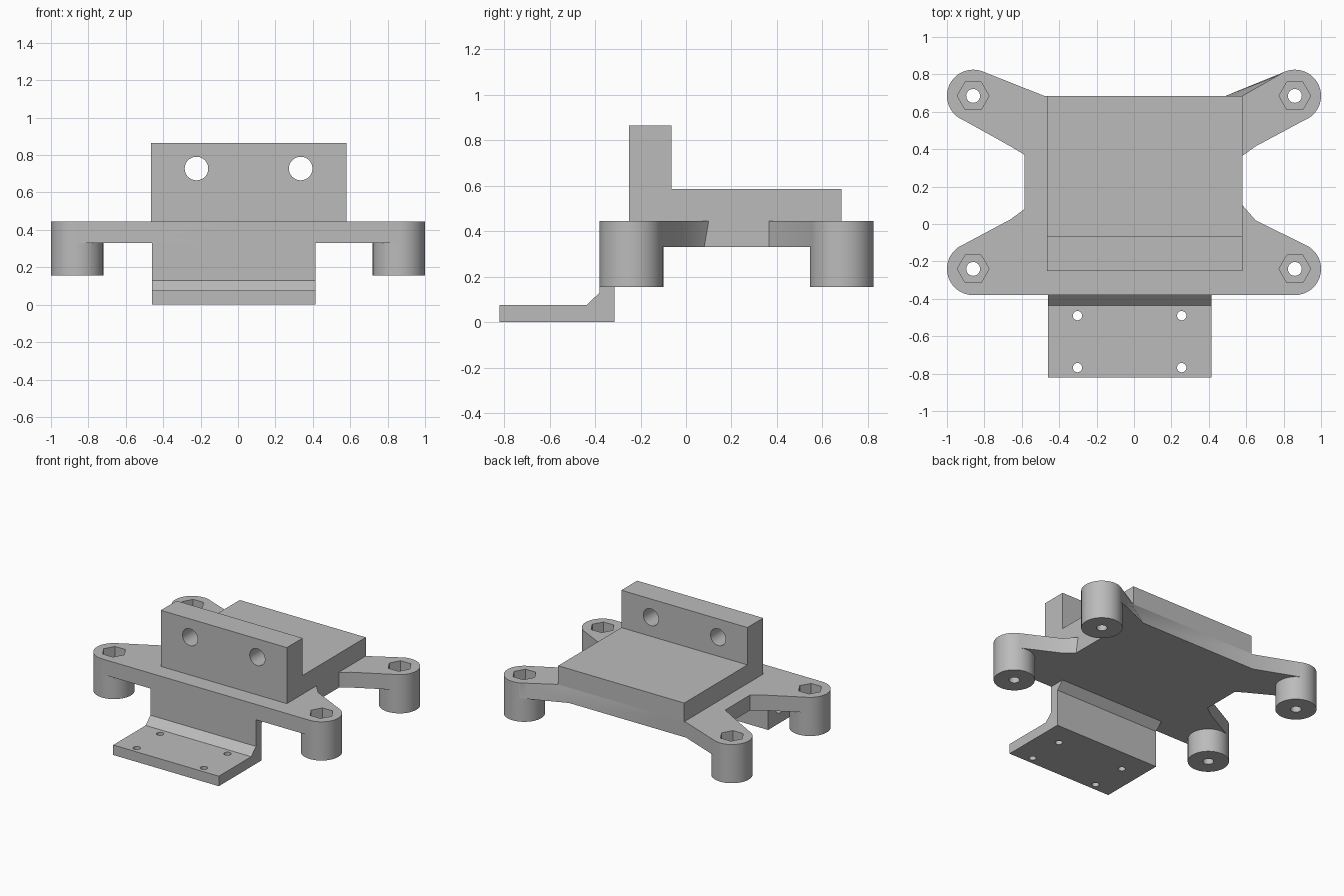
import bpy, bmesh, math
from mathutils import Matrix

if "Cube" in bpy.data.objects:
    bpy.data.objects.remove(bpy.data.objects["Cube"], do_unlink=True)

grey = bpy.data.materials.new("plain grey")
grey.use_nodes = True
grey.diffuse_color = (0.5, 0.5, 0.5, 1)
grey.node_tree.nodes["Principled BSDF"].inputs["Base Color"].default_value = (0.5, 0.5, 0.5, 1)


def finish(name, bm):
    bmesh.ops.recalc_face_normals(bm, faces=bm.faces)
    mesh = bpy.data.meshes.new(name)
    bm.to_mesh(mesh)
    bm.free()
    mesh.materials.append(grey)
    obj = bpy.data.objects.new(name, mesh)
    bpy.context.collection.objects.link(obj)
    return obj


def loft(name, first, second):
    """Solid between two matching loops of 3D points."""
    bm = bmesh.new()
    a = [bm.verts.new(p) for p in first]
    b = [bm.verts.new(p) for p in second]
    bm.faces.new(a)
    bm.faces.new(b)
    for i in range(len(a)):
        j = (i + 1) % len(a)
        bm.faces.new((a[i], a[j], b[j], b[i]))
    return finish(name, bm)


def extrude_x(name, profile, x0, x1):
    return loft(name, [(x0, y, z) for y, z in profile], [(x1, y, z) for y, z in profile])


def cylinder(name, centre, radius, depth, sides=48, along_y=False):
    bm = bmesh.new()
    turn = Matrix.Rotation(math.pi / 2, 4, 'X' if along_y else 'Z')
    bmesh.ops.create_cone(bm, cap_ends=True, segments=sides, radius1=radius, radius2=radius,
                          depth=depth, matrix=Matrix.Translation(centre) @ turn)
    return finish(name, bm)


def combine(target, tool, operation):
    bpy.ops.object.select_all(action='DESELECT')
    bpy.context.view_layer.objects.active = target
    target.select_set(True)
    mod = target.modifiers.new("combine", 'BOOLEAN')
    mod.operation, mod.solver, mod.object = operation, 'EXACT', tool
    bpy.ops.object.modifier_apply(modifier=mod.name)
    bpy.data.objects.remove(tool, do_unlink=True)


def smooth(obj):
    bpy.ops.object.select_all(action='DESELECT')
    bpy.context.view_layer.objects.active = obj
    obj.select_set(True)
    bpy.ops.object.shade_smooth_by_angle(angle=math.radians(30))


LOW, TOP = 0.33, 0.445
BOSS_X, FRONT_Y, BACK_Y = 0.86, -0.24, 0.685


# Plate with four arms; the left side edges lean slightly
def plate_loop(z, back_corner, waist):
    right = [(BOSS_X, -0.38), (BOSS_X, FRONT_Y), (0.924, -0.116), (0.65, 0.02), (0.58, waist),
             (0.58, 0.365), (0.65, 0.415), (0.924, 0.562), (BOSS_X, BACK_Y), (0.808, 0.815), back_corner]
    left = [(-0.48, 0.685), (-0.808, 0.815), (-BOSS_X, BACK_Y), (-0.924, 0.562), (-0.66, 0.415),
            (-0.585, 0.37), (-0.585, 0.08), (-0.66, 0.025), (-0.924, -0.116), (-BOSS_X, FRONT_Y),
            (-BOSS_X, -0.38)]
    return [(x, y, z) for x, y in right + left]


plate = loft("mounting_plate", plate_loop(LOW, (0.49, 0.685), 0.08),
             plate_loop(TOP, (0.58, 0.685), 0.1))

# Corner bosses with hexagonal nut pockets and screw holes
corners = [(sx * BOSS_X, y) for sx in (-1, 1) for y in (FRONT_Y, BACK_Y)]
for x, y in corners:
    combine(plate, cylinder("boss", (x, y, 0.3), 0.14, 0.29, 64), 'UNION')
for x, y in corners:
    bm = bmesh.new()
    bmesh.ops.create_circle(bm, cap_ends=False, segments=6, radius=0.085)
    ring = [(math.cos(i * math.pi / 3) * 0.085 + x, math.sin(i * math.pi / 3) * 0.085 + y) for i in range(6)]
    bm.free()
    pocket = loft("pocket", [(u, v, 0.33) for u, v in ring], [(u, v, 0.6) for u, v in ring])
    combine(plate, pocket, 'DIFFERENCE')
    combine(plate, cylinder("screw_hole", (x, y, 0.3), 0.037, 0.6, 32), 'DIFFERENCE')
smooth(plate)

# Raised block with an upright wall
block = extrude_x("upright_block", [(-0.25, TOP), (BACK_Y, TOP), (BACK_Y, 0.585), (-0.063, 0.585),
                                    (-0.063, 0.865), (-0.25, 0.865)], -0.465, 0.58)
for x in (-0.222, 0.335):
    combine(block, cylinder("wall_hole", (x, -0.15, 0.728), 0.063, 0.5, 48, True), 'DIFFERENCE')
smooth(block)

# Front foot hanging below the plate
foot = extrude_x("front_foot", [(-0.82, 0), (-0.315, 0), (-0.315, 0.275), (-0.26, LOW), (-0.38, LOW),
                                (-0.38, 0.13), (-0.437, 0.075), (-0.82, 0.075)], -0.46, 0.415)
for x in (-0.302, 0.255):
    for y in (-0.49, -0.768):
        combine(foot, cylinder("foot_hole", (x, y, 0.04), 0.025, 0.3, 24), 'DIFFERENCE')
smooth(foot)
